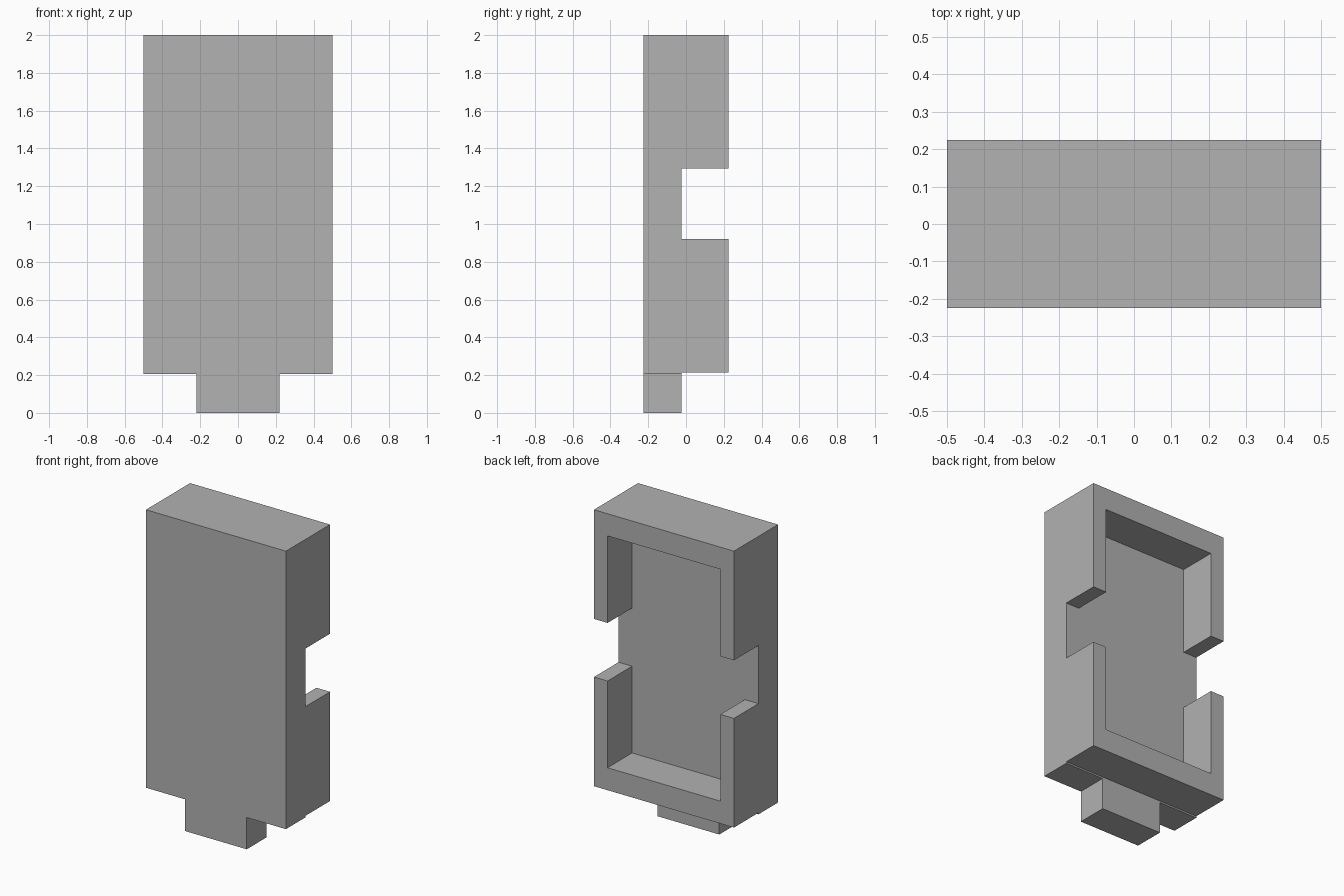
import bpy
import bmesh

if "Cube" in bpy.data.objects:
    bpy.data.objects.remove(bpy.data.objects["Cube"], do_unlink=True)

# Single matte grey
grey = bpy.data.materials.new("grey")
grey.use_nodes = True
colour = (0.445, 0.445, 0.445, 1)
grey.diffuse_color = colour
grey.node_tree.nodes["Principled BSDF"].inputs["Base Color"].default_value = colour

FRONT, STEP, BACK = -0.225, -0.025, 0.225
HALF = 0.5            # half width of the body
INNER = HALF - 0.097  # half width of the recess


def extrude_profile(name, points, y0, y1):
    """Extrude a closed (x, z) outline from depth y0 to y1."""
    bm = bmesh.new()
    face = bm.faces.new([bm.verts.new((x, y0, z)) for x, z in points])
    result = bmesh.ops.extrude_face_region(bm, geom=[face], use_keep_orig=True)
    for v in result["geom"]:
        if isinstance(v, bmesh.types.BMVert):
            v.co.y = y1
    bmesh.ops.recalc_face_normals(bm, faces=bm.faces)
    mesh = bpy.data.meshes.new(name)
    bm.to_mesh(mesh)
    bm.free()
    mesh.materials.append(grey)
    obj = bpy.data.objects.new(name, mesh)
    bpy.context.collection.objects.link(obj)
    return obj


def bracket(name, outer, inner, end):
    """U-shaped half of the rim: outer edge, recess edge and arm end heights."""
    half = [(HALF, outer), (HALF, end), (INNER, end), (INNER, inner)]
    mirrored = [(-x, z) for x, z in reversed(half)]
    return extrude_profile(name, half + mirrored, STEP, BACK)


# Front plate with the tab at the bottom
side = [(0.22, 0), (0.22, 0.205), (HALF, 0.205), (HALF, 2)]
extrude_profile("front_plate_with_tab",
                side + [(-x, z) for x, z in reversed(side)], FRONT, STEP)

# Two halves of the raised back rim, leaving a notch on each side
bracket("upper_rim", 2, 1.857, 1.295)
bracket("lower_rim", 0.215, 0.36, 0.92)
